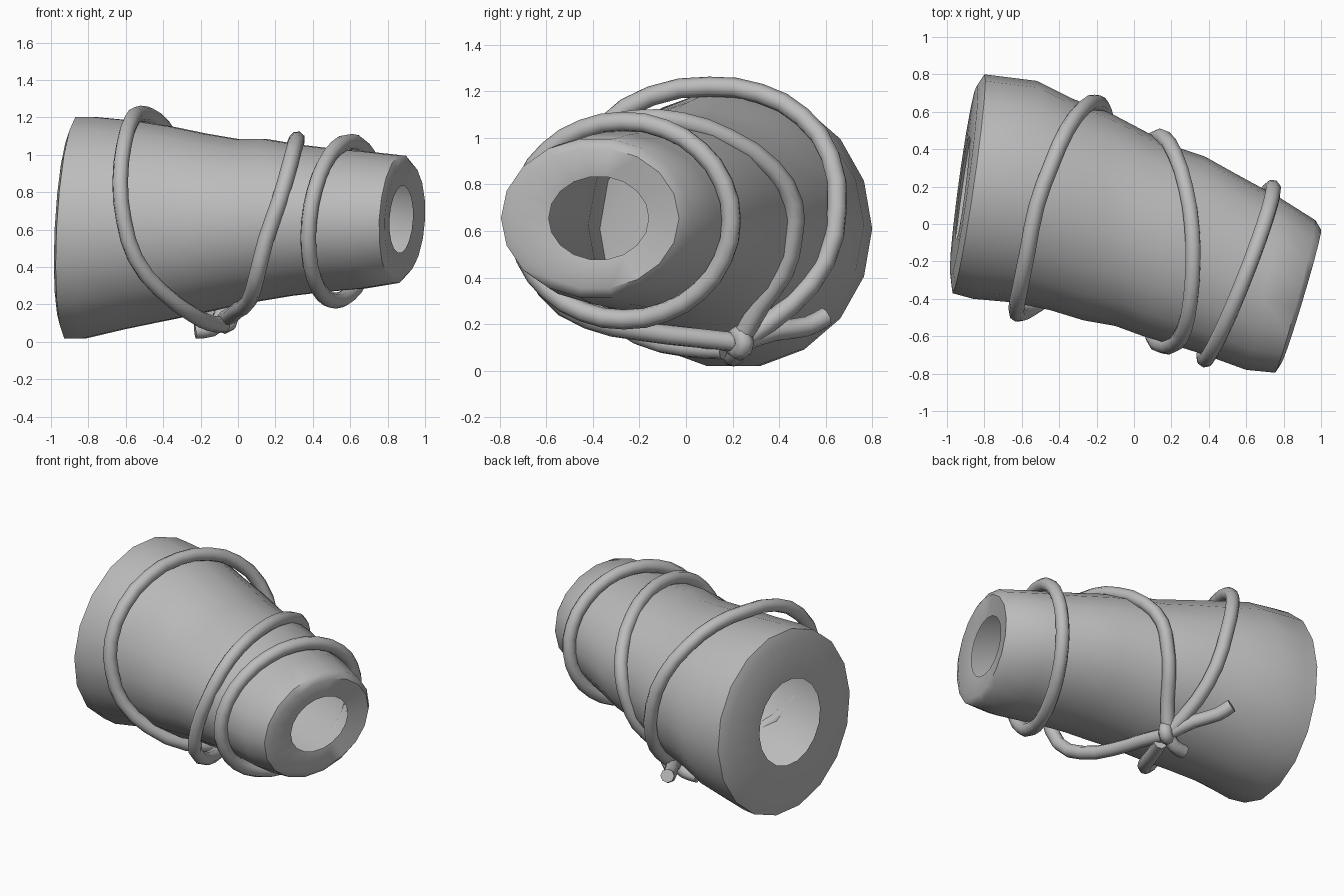
import bpy, bmesh, math
from mathutils import Vector

cube = bpy.data.objects.get("Cube")
if cube:
    bpy.data.objects.remove(cube, do_unlink=True)

grey = bpy.data.materials.new("plain_grey")
grey.use_nodes = True
grey.diffuse_color = (0.5, 0.5, 0.5, 1)
grey.node_tree.nodes["Principled BSDF"].inputs["Base Color"].default_value = (0.5, 0.5, 0.5, 1)


def finish(ob, angle):
    """Give the object its colour and smooth shading."""
    ob.data.materials.append(grey)
    bpy.ops.object.select_all(action='DESELECT')
    ob.select_set(True)
    bpy.context.view_layer.objects.active = ob
    if ob.type == 'CURVE':
        bpy.ops.object.convert(target='MESH')
    bpy.ops.object.shade_smooth_by_angle(angle=math.radians(angle))


def rope(name, points, closed=False, radius=0.043):
    """Round rope through the given points."""
    cu = bpy.data.curves.new(name, 'CURVE')
    cu.dimensions = '3D'
    cu.bevel_depth, cu.bevel_resolution = radius, 2
    cu.resolution_u, cu.use_fill_caps = 2, True
    sp = cu.splines.new('BEZIER')
    sp.bezier_points.add(len(points) - 1)
    sp.use_cyclic_u = closed
    for bp, p in zip(sp.bezier_points, points):
        bp.co = p
        bp.handle_left_type = bp.handle_right_type = 'AUTO'
    ob = bpy.data.objects.new(name, cu)
    bpy.context.collection.objects.link(ob)
    finish(ob, 60)


# Tapered hollow body: each ring is back point, front point, centre height, radius
SIDES = 18
rings = [
    ((-0.88, 0.47), (-0.95, -0.08), 0.61, 0.28),
    ((-0.84, 0.74), (-0.98, -0.28), 0.61, 0.53),
    ((-0.80, 0.80), (-0.97, -0.37), 0.61, 0.60),
    ((-0.72, 0.79), (-0.86, -0.40), 0.61, 0.60),
    ((-0.52, 0.765), (-0.64, -0.42), 0.625, 0.565),
    ((-0.33, 0.67), (-0.45, -0.46), 0.63, 0.53),
    ((-0.13, 0.595), (-0.27, -0.515), 0.63, 0.49),
    ((0.05, 0.50), (-0.10, -0.545), 0.635, 0.455),
    ((0.20, 0.42), (0.05, -0.60), 0.65, 0.44),
    ((0.38, 0.36), (0.22, -0.65), 0.65, 0.41),
    ((0.55, 0.265), (0.38, -0.70), 0.65, 0.39),
    ((0.78, 0.14), (0.60, -0.78), 0.65, 0.37),
    ((0.97, 0.02), (0.755, -0.795), 0.655, 0.345),
    ((1.00, -0.03), (0.785, -0.75), 0.655, 0.305),
    ((0.935, -0.16), (0.81, -0.59), 0.655, 0.18),
]
bm = bmesh.new()
loops = []
for back, front, z, r in rings:
    b, f = Vector((*back, z)), Vector((*front, z))
    mid, side, up = (b + f) / 2, (b - f) / 2, Vector((0.05 * r, 0, r))
    turn = [2 * math.pi * i / SIDES for i in range(SIDES)]
    loops.append([bm.verts.new(mid + side * math.cos(a) + up * math.sin(a)) for a in turn])
for la, lb in zip(loops, loops[1:]):
    for i in range(SIDES):
        j = (i + 1) % SIDES
        bm.faces.new((la[i], la[j], lb[j], lb[i]))
bmesh.ops.recalc_face_normals(bm, faces=bm.faces)
me = bpy.data.meshes.new("body")
bm.to_mesh(me)
bm.free()
body = bpy.data.objects.new("body", me)
bpy.context.collection.objects.link(body)
finish(body, 50)

# Closed loop near the narrow end
mid, side, up = Vector((0.56, -0.265, 0.645)), Vector((0.18, 0.46, 0)), Vector((0.04, 0, 0.425))
rope("narrow_end_loop",
     [mid + side * math.cos(i * math.pi / 8) + up * math.sin(i * math.pi / 8) for i in range(16)], True)

# Slanted loops that meet at the knot under the body
knot = (-0.08, 0.23, 0.12)
rope("wide_end_loop", [
    knot, (-0.13, 0.45, 0.28), (-0.16, 0.60, 0.47), (-0.20, 0.65, 0.70), (-0.27, 0.62, 0.92),
    (-0.36, 0.50, 1.09), (-0.44, 0.32, 1.19), (-0.52, 0.10, 1.22), (-0.57, -0.15, 1.18),
    (-0.61, -0.35, 1.05), (-0.63, -0.46, 0.85), (-0.61, -0.48, 0.65), (-0.55, -0.45, 0.45),
    (-0.42, -0.36, 0.28), (-0.25, -0.20, 0.15), (-0.15, 0.0, 0.10), (-0.08, 0.16, 0.09)])
rope("middle_loop", [
    knot, (0.0, 0.32, 0.28), (0.07, 0.42, 0.42), (0.12, 0.46, 0.58), (0.16, 0.46, 0.72),
    (0.22, 0.37, 0.87), (0.28, 0.18, 1.00), (0.31, -0.02, 1.07), (0.315, -0.22, 1.08),
    (0.30, -0.42, 1.03), (0.27, -0.56, 0.92), (0.22, -0.64, 0.75), (0.15, -0.65, 0.55),
    (0.10, -0.60, 0.35), (0.06, -0.42, 0.22), (0.0, -0.20, 0.17), (-0.04, 0.05, 0.14), knot])

# Knot with a long and a short loose end
rope("long_tail", [knot, (-0.16, 0.38, 0.17), (-0.24, 0.52, 0.19), (-0.28, 0.60, 0.23)])
rope("short_tail", [knot, (-0.14, 0.21, 0.07), (-0.23, 0.20, 0.06)])
rope("knot", [(-0.07 + 0.03 * math.cos(a), 0.23 + 0.02 * math.cos(a), 0.12 + 0.035 * math.sin(a))
              for a in (0, math.pi / 2, math.pi, 3 * math.pi / 2)], True)
